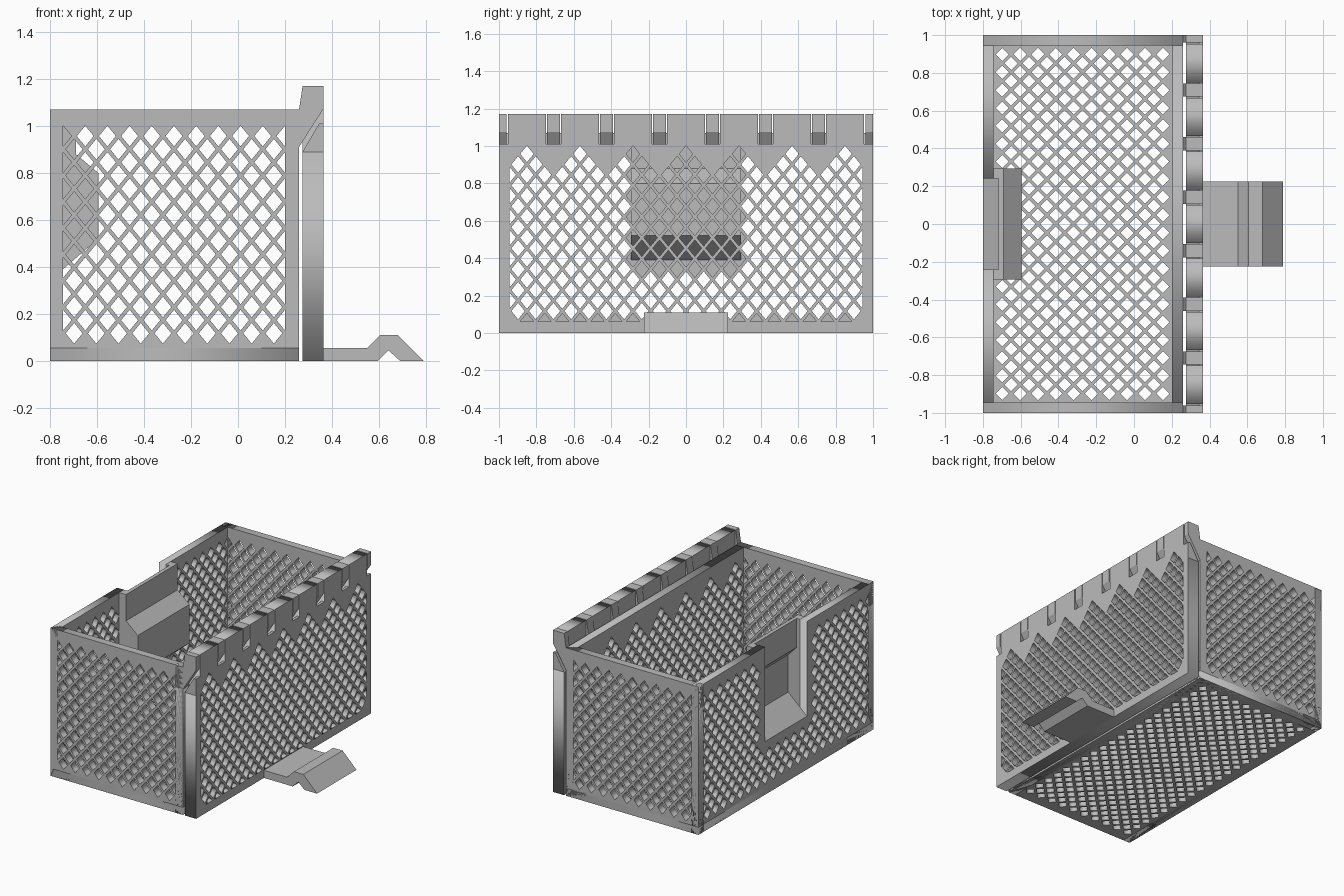
import bpy
import bmesh

old = bpy.data.objects.get("Cube")
if old:
    bpy.data.objects.remove(old, do_unlink=True)

grey = bpy.data.materials.new("plain grey")
grey.use_nodes = True
COLOUR = (0.5, 0.5, 0.5, 1)
grey.diffuse_color = COLOUR
grey.node_tree.nodes["Principled BSDF"].inputs["Base Color"].default_value = COLOUR

PITCH = 0.0945               # lattice spacing along a wall
HALF = PITCH / 2
RISE = 0.056                 # half of the lattice spacing up a wall
TOP_ROW = 0.957
X0, X1, Y1, HEIGHT, WALL = -0.80, 0.26, 1.0, 1.07, 0.055
IN_X0, IN_X1, IN_Y = X0 + WALL, 0.20, 0.945


def finish(bm, name):
    bmesh.ops.remove_doubles(bm, verts=bm.verts, dist=0.0001)
    bmesh.ops.recalc_face_normals(bm, faces=bm.faces)
    mesh = bpy.data.meshes.new(name)
    bm.to_mesh(mesh)
    bm.free()
    mesh.materials.append(grey)
    obj = bpy.data.objects.new(name, mesh)
    bpy.context.collection.objects.link(obj)
    return obj


def sheet(name, outline, holes, low, high, place):
    """Flat plate with holes; place maps (u, v, depth) to x, y, z."""
    curve = bpy.data.curves.new(name, "CURVE")
    curve.dimensions = "2D"
    curve.fill_mode = "BOTH"
    curve.extrude = (high - low) / 2
    for points in [outline] + holes:
        spline = curve.splines.new("POLY")
        spline.points.add(len(points) - 1)
        for p, (u, v) in zip(spline.points, points):
            p.co = (u, v, 0, 1)
        spline.use_cyclic_u = True
    temp = bpy.data.objects.new(name + "_curve", curve)
    bpy.context.collection.objects.link(temp)
    graph = bpy.context.evaluated_depsgraph_get()
    mesh = bpy.data.meshes.new_from_object(temp.evaluated_get(graph))
    bm = bmesh.new()
    bm.from_mesh(mesh)
    bpy.data.objects.remove(temp, do_unlink=True)
    bpy.data.curves.remove(curve)
    bpy.data.meshes.remove(mesh)
    mid = (low + high) / 2
    for v in bm.verts:
        v.co = place(v.co.x, v.co.y, v.co.z + mid)
    return finish(bm, name)


def prism(name, profile, y0, y1):
    """Extrude an x-z profile along y."""
    bm = bmesh.new()
    face = bm.faces.new([bm.verts.new((x, y0, z)) for x, z in profile])
    moved = bmesh.ops.extrude_face_region(bm, geom=[face])["geom"]
    for v in moved:
        if isinstance(v, bmesh.types.BMVert):
            v.co.y = y1
    return finish(bm, name)


def diamond(u, v, a, b, u0, u1, low):
    """Diamond hole, cut to a triangle where it meets the frame."""
    pts = [(u - a, v), (u, v - b), (u + a, v), (u, v + b)]
    return [p for p in pts if u0 - 0.001 < p[0] < u1 + 0.001 and p[1] > low]


def wall_holes(u0, columns, rows, keep=lambda i, j, u, v: True):
    u1 = u0 + columns * PITCH
    holes = []
    for i in range(rows):
        for j in range(i % 2, 2 * columns + 1, 2):
            u, v = u0 + j * HALF, TOP_ROW - i * RISE
            if keep(i, j, u, v):
                pts = diamond(u, v, 0.036, 0.044, u0, u1, 0.05)
                if len(pts) > 2:
                    holes.append(pts)
    return holes


def rect(u0, v0, u1, v1):
    return [(u0, v0), (u1, v0), (u1, v1), (u0, v1)]


def xz(u, v, d):
    return (u, d, v)


def yz(u, v, d):
    return (d, u, v)


def xy(u, v, d):
    return (u, v, d)


def zigzag(i, j, u, v):
    """Lattice top edge dips below every hinge finger."""
    return i >= abs((j + 1) % 6 - 3)


def beside_pocket(i, j, u, v):
    return abs(u) > 0.30 or v < 0.34


# floor
floor_holes = [diamond(IN_X0 + j * HALF, -IN_Y + i * HALF, 0.035, 0.035, -1, 1, -1)
               for i in range(1, 40) for j in range(2 - i % 2, 20, 2)]
sheet("floor", rect(X0, -Y1, X1, Y1), floor_holes, 0, WALL, xy)

# end walls
for name, low in (("front_wall", -Y1), ("back_wall", Y1 - WALL)):
    sheet(name, rect(X0, 0, X1, HEIGHT), wall_holes(IN_X0, 10, 16),
          low, low + WALL, xz)

# inner hinge wall
sheet("hinge_wall", rect(-Y1, 0, Y1, HEIGHT), wall_holes(-IN_Y, 20, 16, zigzag),
      IN_X1, X1, yz)

# side wall with the handle opening
REC, REC_Z = 0.24, 0.385
sheet("handle_wall",
      [(-Y1, 0), (Y1, 0), (Y1, HEIGHT), (REC, HEIGHT), (REC, REC_Z),
       (-REC, REC_Z), (-REC, HEIGHT), (-Y1, HEIGHT)],
      wall_holes(-IN_Y, 20, 16, beside_pocket), X0, IN_X0, yz)

# handle pocket
outer = [(-0.69, HEIGHT), (-0.69, 0.88), (-0.595, 0.80), (-0.595, 0.52), (IN_X0, 0.39)]
inner = [(IN_X0, REC_Z), (X0, REC_Z), (-0.65, 0.52), (-0.65, 0.79),
         (-0.717, 0.86), (-0.717, HEIGHT)]
prism("handle_pocket", outer + inner, -REC, REC)
for name, y0 in (("pocket_side_front", -0.295), ("pocket_side_back", REC)):
    prism(name, outer + [(IN_X0, HEIGHT)], y0, y0 + 0.055)

# hinge fingers, with the door notched around them
finger_profile = [(0.25, 0.91), (X1, 0.91), (0.365, 1.075), (0.365, 1.17),
                  (0.275, 1.17), (X1, HEIGHT), (0.25, HEIGHT)]
notch_profile = [(0.275, 0.89), (0.365, 0.89), (0.365, 1.01), (0.345, 1.01)]
DOOR_TOP, NOTCH_Z = 1.17, 0.89
door_top = []
for k in range(8):
    centre = (k - 3.5) * 3 * PITCH
    ends = [centre - 0.035, centre + 0.035]
    gap = [centre - 0.041, centre + 0.041]
    if k == 0:
        ends, gap = [-Y1, -0.96], [-Y1, -0.953]
    if k == 7:
        ends, gap = [0.96, Y1], [0.953, Y1]
    prism("hinge_finger", finger_profile, *ends)
    prism("door_notch_ramp", notch_profile, *gap)
    steps = [(gap[0], DOOR_TOP), (gap[0], NOTCH_Z), (gap[1], NOTCH_Z), (gap[1], DOOR_TOP)]
    door_top += steps[1:] if k == 0 else steps[:3] if k == 7 else steps

# door panel
sheet("door", [(-Y1, 0)] + door_top + [(Y1, 0)],
      wall_holes(-IN_Y, 20, 17, zigzag), 0.275, 0.365, yz)

# latch tongue
prism("latch", [(0.365, 0), (0.365, 0.055), (0.55, 0.055), (0.605, 0.11), (0.68, 0.11),
                (0.79, 0), (0.69, 0), (0.64, 0.045), (0.595, 0)], -0.225, 0.225)
